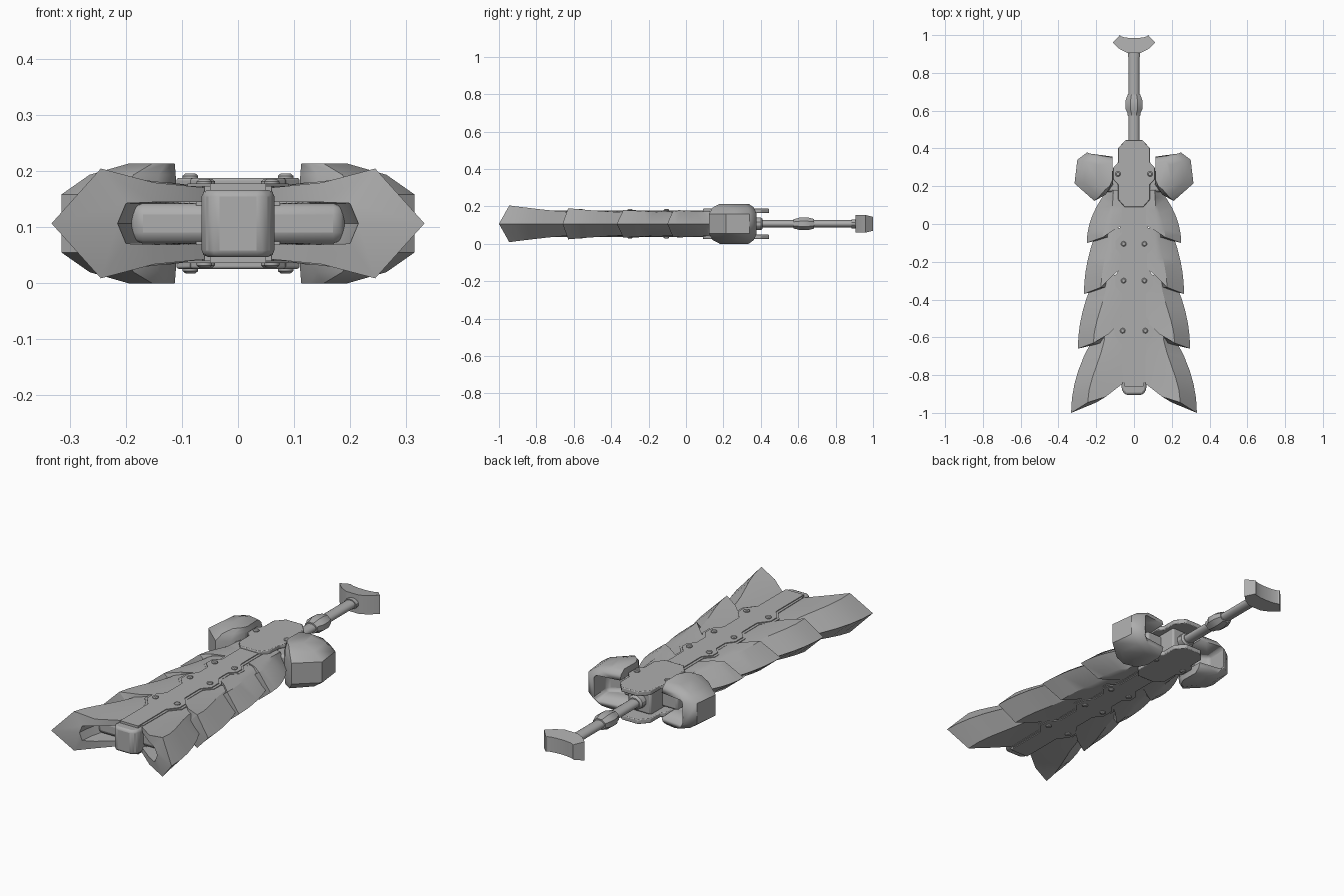
import bpy, bmesh, math

if "Cube" in bpy.data.objects:
    bpy.data.objects.remove(bpy.data.objects["Cube"])

ZC = 0.107  # mid height of the whole sword

metal = bpy.data.materials.new("grey_metal")
metal.diffuse_color = (0.42, 0.42, 0.42, 1)
metal.use_nodes = True
metal.node_tree.nodes["Principled BSDF"].inputs["Base Color"].default_value = metal.diffuse_color


def finish(name, bm, mirror=False, bevel=0.0, segs=2, angle=32, cutter=None):
    bmesh.ops.recalc_face_normals(bm, faces=bm.faces)
    me = bpy.data.meshes.new(name)
    bm.to_mesh(me)
    bm.free()
    me.materials.append(metal)
    ob = bpy.data.objects.new(name, me)
    bpy.context.collection.objects.link(ob)
    bpy.ops.object.select_all(action='DESELECT')
    bpy.context.view_layer.objects.active = ob
    ob.select_set(True)
    if bevel:
        b = ob.modifiers.new("bevel", 'BEVEL')
        b.width, b.segments, b.limit_method = bevel, segs, 'ANGLE'
        b.angle_limit = math.radians(25)
    if cutter:
        c = ob.modifiers.new("recess", 'BOOLEAN')
        c.object, c.operation, c.solver = cutter, 'DIFFERENCE', 'EXACT'
    if mirror:
        ob.modifiers.new("mirror", 'MIRROR')
    bpy.ops.object.shade_smooth_by_angle(angle=math.radians(angle))
    return ob


def loft(name, rings, **kw):
    """Skin closed rings of points and cap both ends."""
    bm = bmesh.new()
    vs = [[bm.verts.new(p) for p in r] for r in rings]
    n = len(rings[0])
    for a, b in zip(vs, vs[1:]):
        for j in range(n):
            k = (j + 1) % n
            bm.faces.new((a[j], a[k], b[k], b[j]))
    bm.faces.new(vs[0])
    bm.faces.new(vs[-1])
    return finish(name, bm, **kw)


def prism(name, outline, z0, z1, **kw):
    return loft(name, [[(x, y, z) for x, y in outline] for z in (z0, z1)], **kw)


def box(name, x0, x1, y0, y1, z0, z1, **kw):
    return prism(name, [(x0, y0), (x1, y0), (x1, y1), (x0, y1)], z0, z1, **kw)


def both_sides(pts):
    return pts + [(-x, y) for x, y in reversed(pts)]


def turned(name, stations, sides, **kw):
    """Oval rod along y from (y, half width, half height)."""
    rings = [[(rx * math.cos(a), y, ZC + rz * math.sin(a))
              for a in [2 * math.pi * (i + .5) / sides for i in range(sides)]]
             for y, rx, rz in stations]
    return loft(name, rings, **kw)


def mix(a, b, t):
    return a + (b - a) * t


def blade_segment(name, y_top, edge, ridge, mid, inner, lift):
    """Hollow flaring plate; edge and ridge are (x top, x end, y end)."""
    bm = bmesh.new()
    rows = []
    n = 7
    for i in range(n):
        t = i / (n - 1)
        out, ease = 1 - (1 - t) ** 2, t * t * (3 - 2 * t)
        xe, xr = mix(edge[0], edge[1], out), mix(ridge[0], ridge[1], ease)
        ye, yr = mix(y_top, edge[2], t), mix(y_top, ridge[2], t)
        ym, yi = mix(y_top, mid[1], t), mix(y_top, inner[1], t)
        xm = mix(0.11, mid[0], t)
        h = mix(lift[0], lift[1], t ** 1.3)
        hm = mix(0.062, 0.073, t)
        half = [(inner[0], yi, 0.064), (xm, ym, hm), (xr, yr, h)]
        hole = [(inner[0], yi, 0.038), (xm, ym, 0.038), (xr - 0.045, yr, 0.036)]

        def wrap(pts, tip):
            return ([(x, y, ZC - z) for x, y, z in pts] + [tip] +
                    [(x, y, ZC + z) for x, y, z in reversed(pts)])
        rows.append([[bm.verts.new(p) for p in wrap(half, (xe, ye, ZC))],
                     [bm.verts.new(p) for p in wrap(hole, (xr - 0.03, yr, ZC))]])
    for a, b in zip(rows, rows[1:]):
        for s in (0, 1):
            for j in range(6):
                bm.faces.new((a[s][j], a[s][j + 1], b[s][j + 1], b[s][j]))
        for j in (0, 6):
            bm.faces.new((a[0][j], a[1][j], b[1][j], b[0][j]))
    for o, q in (rows[0], rows[-1]):
        for j in range(6):
            bm.faces.new((o[j], o[j + 1], q[j + 1], q[j]))
    return finish(name, bm, mirror=True, angle=28)


# Four overlapping blade plates per side, from guard to tip
blade_segment("blade_plate_1", 0.18, (0.14, 0.25, -0.10), (0.11, 0.165, -0.07),
              (0.12, -0.04), (0.05, 0.0), (0.055, 0.069))
blade_segment("blade_plate_2", -0.02, (0.19, 0.265, -0.37), (0.13, 0.175, -0.335),
              (0.12, -0.28), (0.05, -0.22), (0.056, 0.074))
blade_segment("blade_plate_3", -0.27, (0.20, 0.297, -0.66), (0.14, 0.215, -0.63),
              (0.13, -0.58), (0.05, -0.50), (0.058, 0.083))
blade_segment("blade_plate_4", -0.55, (0.18, 0.333, -1.0), (0.15, 0.245, -0.945),
              (0.15, -0.915), (0.06, -0.845), (0.058, 0.098))

# Inner core, end cap and cross bar seen in the open tip
box("blade_core", -0.075, 0.075, -0.83, 0.18, ZC - 0.0635, ZC + 0.0635)
prism("tip_cap", both_sides([(0.045, -0.905), (0.065, -0.88), (0.065, -0.80)]),
      ZC - 0.06, ZC + 0.06, bevel=0.012)
box("tip_cross_bar", -0.19, 0.19, -0.84, -0.72, ZC - 0.036, ZC + 0.036, bevel=0.02)

# Spine strip with three wide lobes, on top and underneath
spine = [(0.05, 0.15), (0.05, -0.05), (0.085, -0.09), (0.085, -0.13),
         (0.055, -0.16), (0.055, -0.23), (0.085, -0.27), (0.085, -0.33),
         (0.05, -0.37), (0.05, -0.49), (0.09, -0.54), (0.09, -0.59),
         (0.05, -0.64), (0.05, -0.86)]
for side, s in (("upper", 1), ("lower", -1)):
    prism(side + "_spine", both_sides(spine), ZC + s * 0.06, ZC + s * 0.071)
    # Thin rim under the spine, stepped outward
    prism(side + "_spine_rim", both_sides([(x + 0.013, y) for x, y in spine[:-1]]
          + [(0.06, -0.84)]), ZC + s * 0.058, ZC + s * 0.067)
    # Guard plate
    prism(side + "_guard_plate", both_sides(
        [(0.045, 0.445), (0.085, 0.40), (0.085, 0.325), (0.11, 0.30),
         (0.11, 0.235), (0.085, 0.21), (0.085, 0.13), (0.05, 0.09)]),
        ZC + s * 0.058, ZC + s * 0.081, bevel=0.004)
    # Rivets
    for i, (x, y, z) in enumerate([(0.055, -0.105, 0.071), (0.055, -0.30, 0.071),
                                   (0.06, -0.565, 0.071), (0.085, 0.265, 0.081)]):
        loft(f"{side}_rivets_{i + 1}",
             [[(x + r * math.cos(k * math.pi / 6), y + r * math.sin(k * math.pi / 6),
                ZC + s * (z + dz)) for k in range(12)]
              for r, dz in ((0.014, -0.005), (0.014, 0.004), (0.009, 0.008))],
             mirror=True)

# Guard core and arms holding the shoulder pods
box("guard_core", -0.065, 0.065, 0.10, 0.37, ZC - 0.06, ZC + 0.06, bevel=0.01)
box("guard_arms", -0.15, 0.15, 0.17, 0.28, ZC - 0.05, ZC + 0.05, bevel=0.012)

# Shoulder pods, hollow toward the grip
pod_cutter = prism("pod_cutter", [(0.05, 0.24), (0.17, 0.21), (0.255, 0.26),
                                  (0.235, 0.5), (0.05, 0.5)], ZC - 0.062, ZC + 0.062,
                   bevel=0.015)
pod_cutter.hide_render = True
pod_cutter.hide_set(True)
pod = [(0.115, 0.36), (0.25, 0.378), (0.30, 0.34), (0.315, 0.215),
       (0.21, 0.122), (0.15, 0.155), (0.11, 0.21)]
loft("shoulder_pods",
     [[(0.115 + (x - 0.115) * kx, 0.27 + (y - 0.27) * ky, z) for x, y in pod]
      for kx, ky, z in ((0.4, 0.6, 0.0), (0.75, 0.86, 0.02), (1, 1, 0.055),
                        (1, 1, 0.159), (0.75, 0.86, 0.194), (0.4, 0.6, 0.214))],
     mirror=True, cutter=pod_cutter, angle=45)

# Grip rod, collars and middle knob
turned("grip_rod", [(0.33, 0.029, 0.02), (0.92, 0.029, 0.02)], 16)
turned("grip_base_collar", [(0.36, 0.04, 0.035), (0.40, 0.04, 0.035), (0.41, 0.032, 0.026)], 12)
turned("grip_knob", [(0.575, 0.036, 0.028), (0.59, 0.038, 0.03), (0.61, 0.05, 0.037),
                     (0.65, 0.05, 0.037), (0.675, 0.04, 0.03), (0.685, 0.036, 0.028)], 8)
turned("grip_end_collar", [(0.885, 0.034, 0.025), (0.92, 0.034, 0.025)], 12)

# Fan shaped pommel with a concave end, thinner at the outer rim
n = 8
arc = [(0.075 * math.cos(math.pi * i / n), 1.0 - 0.016 * math.sin(math.pi * i / n))
       for i in range(n + 1)]
fan = [(0.035, 0.905), (0.075, 0.925), (0.112, 0.96)] + arc + \
      [(-0.112, 0.96), (-0.075, 0.925), (-0.035, 0.905)]
loft("pommel", [[(x, y, ZC + s * (0.047 if y < 0.97 else 0.037)) for x, y in fan]
                for s in (-1, 1)], angle=25)
